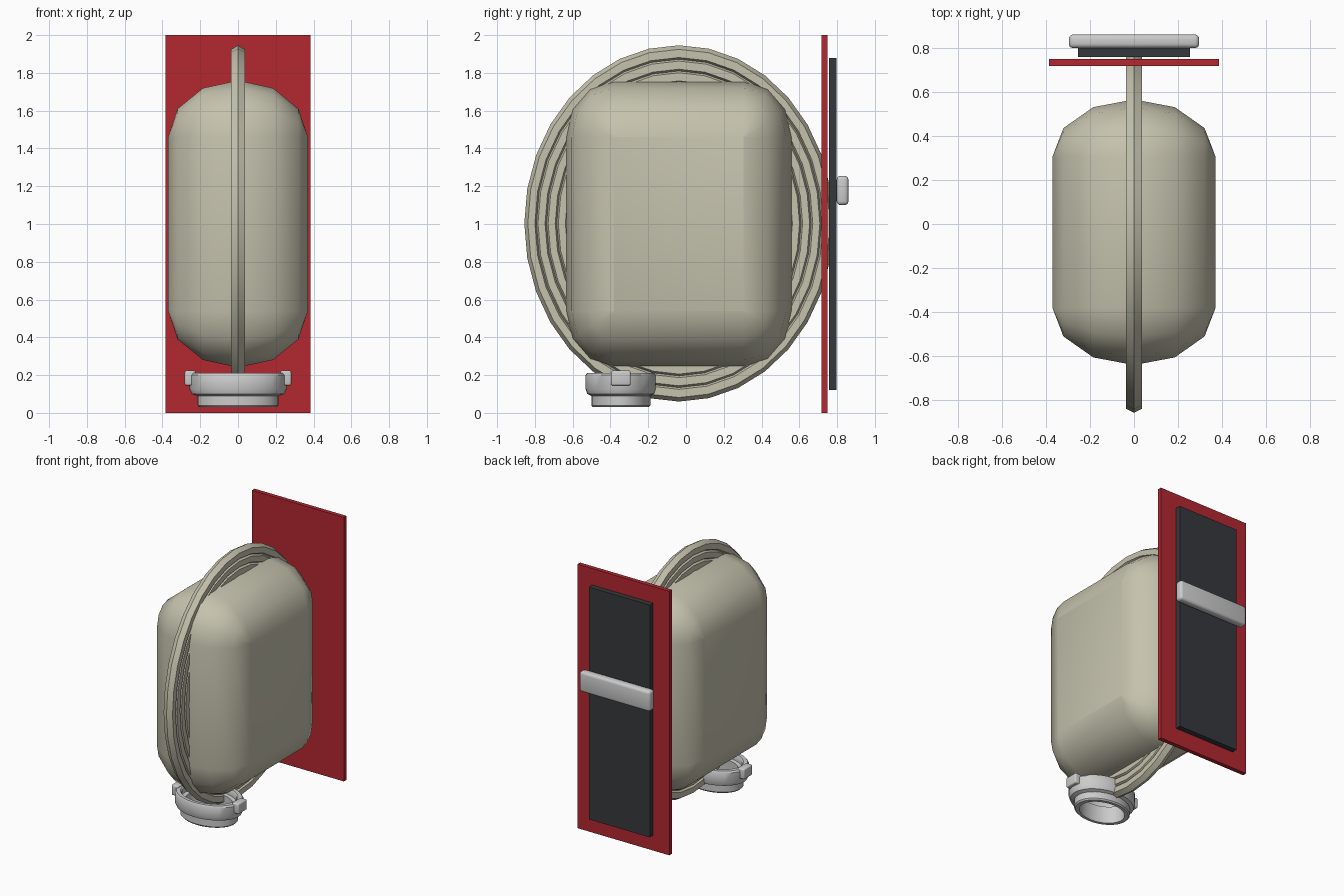
import bpy, bmesh
from math import sin, cos, pi, radians

if "Cube" in bpy.data.objects:
    bpy.data.objects.remove(bpy.data.objects["Cube"])


def material(name, rgb):
    m = bpy.data.materials.new(name)
    m.diffuse_color = (*rgb, 1)
    m.use_nodes = True
    m.node_tree.nodes["Principled BSDF"].inputs["Base Color"].default_value = m.diffuse_color
    return m


canvas = material("canvas", (0.56, 0.54, 0.42))
red = material("red_paint", (0.45, 0.02, 0.03))
dark = material("dark_panel", (0.035, 0.04, 0.045))


def finish(name, bm, mat=None, angle=None):
    bmesh.ops.recalc_face_normals(bm, faces=bm.faces)
    me = bpy.data.meshes.new(name)
    bm.to_mesh(me)
    bm.free()
    ob = bpy.data.objects.new(name, me)
    bpy.context.collection.objects.link(ob)
    if mat:
        me.materials.append(mat)
    if angle:
        bpy.ops.object.select_all(action='DESELECT')
        ob.select_set(True)
        bpy.context.view_layer.objects.active = ob
        bpy.ops.object.shade_smooth_by_angle(angle=radians(angle))
    return ob


def box(name, lo, hi, mat=None, bevel=0):
    bm = bmesh.new()
    bmesh.ops.create_cube(bm, size=1)
    for v in bm.verts:
        v.co = [lo[i] + (v.co[i] + 0.5) * (hi[i] - lo[i]) for i in range(3)]
    if bevel:
        bmesh.ops.bevel(bm, geom=bm.edges[:], offset=bevel, segments=3,
                        profile=0.5, affect='EDGES')
    return finish(name, bm, mat, 40 if bevel else None)


def bridge(bm, loops, closed=False):
    n = len(loops[0])
    pairs = list(zip(loops, loops[1:]))
    if closed:
        pairs.append((loops[-1], loops[0]))
    for a, b in pairs:
        for i in range(n):
            j = (i + 1) % n
            bm.faces.new((a[i], a[j], b[j], b[i]))


# Mounting plate, rear panel and handle
box("mounting_plate", (-0.385, 0.717, 0), (0.385, 0.749, 2), red)
box("rear_panel", (-0.255, 0.757, 0.12), (0.255, 0.798, 1.88), dark)
box("rear_handle", (-0.296, 0.798, 1.10), (0.296, 0.86, 1.255), bevel=0.02)

# Rounded body: stacked rounded rectangles along x
CY, CZ = -0.0375, 1.0
bm = bmesh.new()
loops = []
for k in range(-3, 4):
    lat = k * pi / 6
    s = max(cos(lat), 0.002)
    loop = []
    for q, (sy, sz) in enumerate(((1, 1), (-1, 1), (-1, -1), (1, -1))):
        for i in range(4):
            a = q * pi / 2 + i * pi / 6
            loop.append(bm.verts.new((0.37 * sin(lat),
                                      CY + sy * 0.3425 + 0.26 * s * cos(a),
                                      CZ + sz * 0.46 + 0.30 * s * sin(a))))
    loops.append(loop)
bridge(bm, loops)
bm.faces.new(loops[0])
bm.faces.new(loops[-1])
finish("hose_pack", bm, canvas, 50)

# Coiled hose: concentric six-sided rings, squashed along y
bm = bmesh.new()
for ring in range(6):
    radius = 0.900 - ring * 0.062
    loops = []
    for i in range(32):
        t = 2 * pi * i / 32
        loop = []
        for j in range(6):
            p = pi * j / 3
            r = radius + 0.043 * cos(p)
            loop.append(bm.verts.new((0.043 * sin(p), CY + 0.868 * r * cos(t),
                                      CZ + 0.003 + r * sin(t))))
        loops.append(loop)
    bridge(bm, loops, True)
finish("coiled_hose", bm, canvas, 30)

# Hose coupling: hollow turned ring, oval in plan
PROFILE = [(0.205, 0.03), (0.215, 0.04), (0.215, 0.09), (0.245, 0.10),
           (0.257, 0.125), (0.257, 0.20), (0.247, 0.212), (0.215, 0.212),
           (0.205, 0.20), (0.205, 0.165), (0.175, 0.16), (0.175, 0.03)]
bm = bmesh.new()
bridge(bm, [[bm.verts.new((r * cos(2 * pi * i / 32),
                           -0.345 + 0.725 * r * sin(2 * pi * i / 32), z))
             for i in range(32)] for r, z in PROFILE], True)
finish("hose_coupling", bm, None, 35)

# Coupling lugs
for side, name in ((-1, "left"), (1, "right")):
    a, b = sorted((side * 0.225, side * 0.282))
    box(name + "_coupling_lug", (a, -0.397, 0.145), (b, -0.293, 0.224), bevel=0.01)
